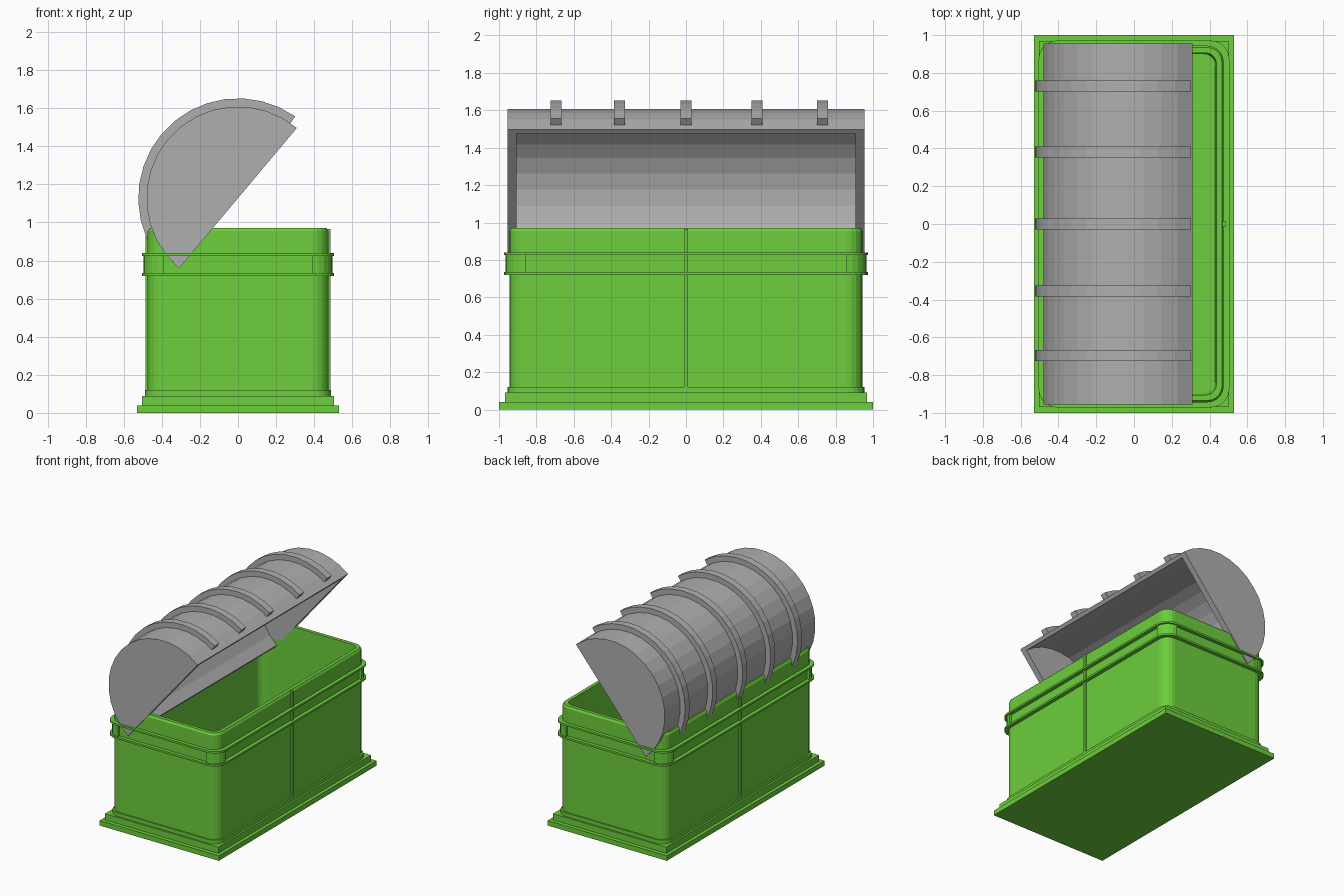
import bpy, bmesh, math
from mathutils import Vector

if "Cube" in bpy.data.objects:
    bpy.data.objects.remove(bpy.data.objects["Cube"])


def material(name, rgb):
    m = bpy.data.materials.new(name)
    m.diffuse_color = (*rgb, 1)
    m.use_nodes = True
    m.node_tree.nodes["Principled BSDF"].inputs["Base Color"].default_value = m.diffuse_color
    return m


GREEN = material("bright green", (0.15, 0.62, 0.045))
GREY = material("mid grey", (0.43, 0.43, 0.43))


def finish(name, bm, mat):
    bmesh.ops.recalc_face_normals(bm, faces=bm.faces)
    me = bpy.data.meshes.new(name)
    bm.to_mesh(me)
    bm.free()
    me.materials.append(mat)
    ob = bpy.data.objects.new(name, me)
    bpy.context.collection.objects.link(ob)
    return ob


def arc(cx, cy, r, a0, a1, n):
    return [(cx + r * math.cos(math.radians(a0 + (a1 - a0) * i / n)),
             cy + r * math.sin(math.radians(a0 + (a1 - a0) * i / n))) for i in range(n + 1)]


def rounded(hx, hy, r, n=5):
    pts = []
    for k, (sx, sy) in enumerate(((1, 1), (-1, 1), (-1, -1), (1, -1))):
        pts += arc(sx * (hx - r), sy * (hy - r), r, 90 * k, 90 * k + 90, n)
    return pts


def loft(name, sections, mat, closed=False):
    """Stack rounded rectangles (hx, hy, radius, z); closed makes a ring."""
    bm = bmesh.new()
    loops = [[bm.verts.new((x, y, z)) for x, y in rounded(hx, hy, r)]
             for hx, hy, r, z in sections]
    pairs = list(zip(loops, loops[1:]))
    if closed:
        pairs.append((loops[-1], loops[0]))
    else:
        bm.faces.new(loops[0])
        bm.faces.new(loops[-1])
    for a, b in pairs:
        for i in range(len(a)):
            j = (i + 1) % len(a)
            bm.faces.new((a[i], a[j], b[j], b[i]))
    return finish(name, bm, mat)


def prism(name, pts, lo, hi, axis, mat):
    """Extrude a 2D outline along z (pts are x, y) or along y (pts are x, z)."""
    bm = bmesh.new()
    if axis == "z":
        vs, d = [bm.verts.new((a, b, lo)) for a, b in pts], Vector((0, 0, hi - lo))
    else:
        vs, d = [bm.verts.new((a, lo, b)) for a, b in pts], Vector((0, hi - lo, 0))
    f = bm.faces.new(vs)
    g = bmesh.ops.extrude_face_region(bm, geom=[f], use_keep_orig=True)
    bmesh.ops.translate(bm, vec=d, verts=[v for v in g["geom"] if isinstance(v, bmesh.types.BMVert)])
    return finish(name, bm, mat)


def rect(x0, x1, y0, y1):
    return [(x0, y0), (x1, y0), (x1, y1), (x0, y1)]


# Stepped base
prism("base_plate", rect(-0.53, 0.53, -1, 1), 0, 0.04, "z", GREEN)
prism("base_step", rect(-0.503, 0.503, -0.968, 0.968), 0.04, 0.09, "z", GREEN)
loft("base_moulding", [(0.488, 0.955, 0.09, 0.09), (0.488, 0.955, 0.09, 0.12)], GREEN)

# Hollow box with softened rim
HX, HY, R = 0.475, 0.944, 0.085
body = loft("box_body", [(HX, HY, R, 0.10), (HX, HY, R, 0.955), (HX - 0.01, HY - 0.01, R - 0.01, 0.97),
                         (0.437, 0.906, 0.06, 0.97), (0.43, 0.90, 0.06, 0.125)], GREEN)

# Two thin flanges around the box
for name, z in (("lower_flange", 0.72), ("upper_flange", 0.825)):
    out, inn = (0.505, 0.972, 0.10), (0.46, 0.93, 0.07)
    loft(name, [(*inn, z), (*out, z), (*out, z + 0.015), (*inn, z + 0.015)], GREEN, closed=True)

# Corner guards between the flanges
for k, (sx, sy) in enumerate(((1, 1), (-1, 1), (-1, -1), (1, -1))):
    cx, cy = sx * (HX - R), sy * (HY - R)
    pts = arc(cx, cy, R + 0.02, 90 * k, 90 * k + 90, 5) + arc(cx, cy, R - 0.02, 90 * k + 90, 90 * k, 5)
    prism("corner_guard", pts, 0.735, 0.825, "z", GREEN)

# Central vertical strips on both long sides
for s in (-1, 1):
    for lo, hi in ((0.12, 0.72), (0.735, 0.825), (0.84, 0.965)):
        prism("side_strip", rect(*sorted((s * 0.465, s * 0.487)), -0.012, 0.012), lo, hi, "z", GREEN)

# Open half-barrel lid, tilted 50 degrees
CX, CZ, RO, RI, TILT = 0.0, 1.128, 0.481, 0.45, 50
shell = arc(CX, CZ, RO, TILT, TILT + 180, 16) + arc(CX, CZ, RI, TILT + 180, TILT, 16)
prism("lid_shell", shell, -0.905, 0.905, "y", GREY)
for lo, hi in ((-0.955, -0.905), (0.905, 0.955)):
    prism("lid_end", arc(CX, CZ, RO, TILT, TILT + 180, 16), lo, hi, "y", GREY)

# Curved ribs over the lid
for y in (-0.695, -0.355, 0.0, 0.38, 0.73):
    pts = arc(CX, CZ, 0.524, TILT + 5, TILT + 175, 16) + arc(CX, CZ, 0.465, TILT + 175, TILT + 5, 16)
    prism("lid_rib", pts, y - 0.029, y + 0.029, "y", GREY)
